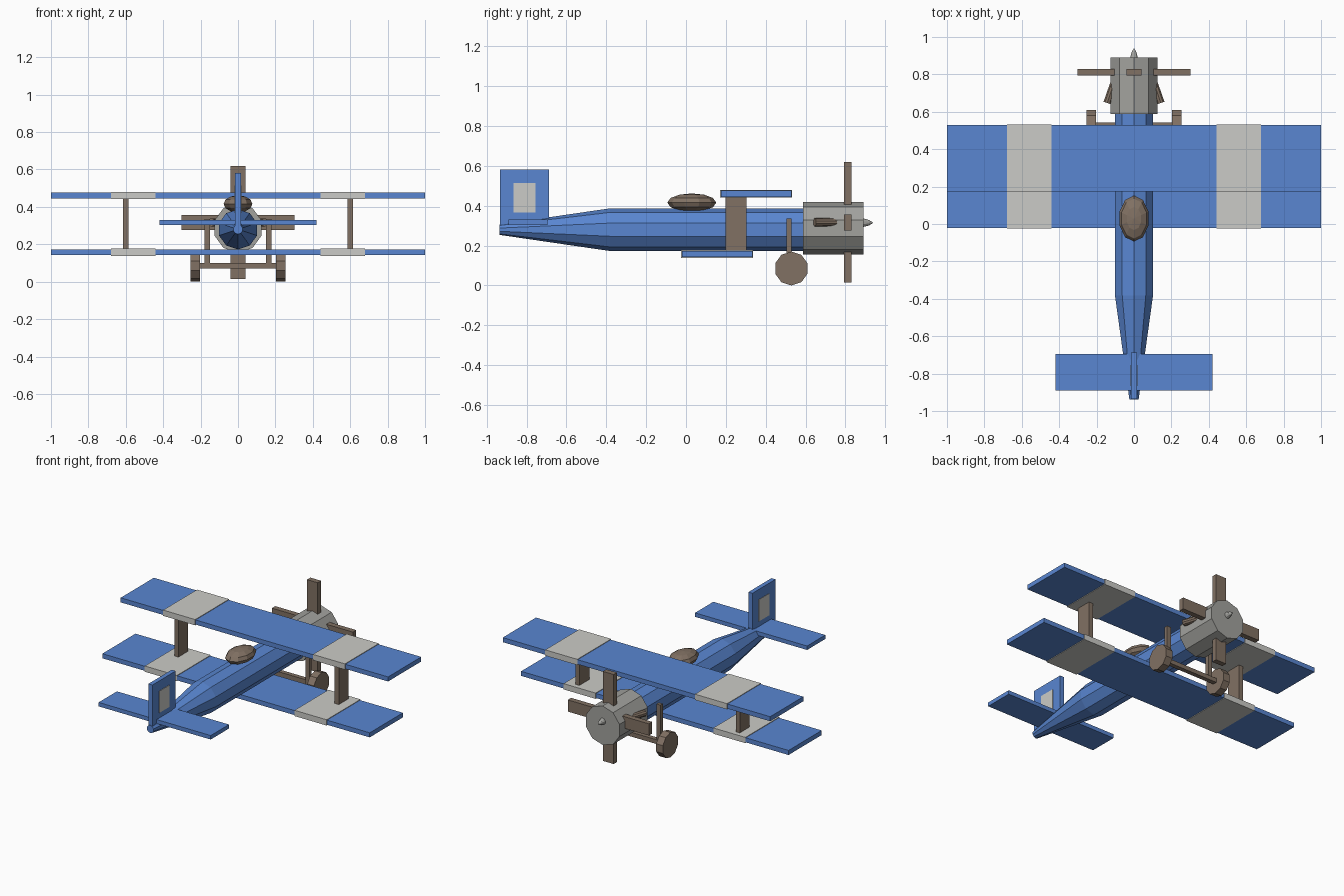
import bpy
import math
from mathutils import Vector

if "Cube" in bpy.data.objects:
    bpy.data.objects.remove(bpy.data.objects["Cube"], do_unlink=True)


def material(name, r, g, b):
    m = bpy.data.materials.new(name)
    m.use_nodes = True
    m.diffuse_color = (r, g, b, 1)
    m.node_tree.nodes["Principled BSDF"].inputs["Base Color"].default_value = (r, g, b, 1)
    return m


blue = material("blue paint", 0.10, 0.24, 0.64)
white = material("off white", 0.60, 0.60, 0.57)
grey = material("cowl grey", 0.36, 0.36, 0.34)
brown = material("brown wood", 0.22, 0.165, 0.125)


def add_mesh(name, verts, faces, mat):
    mesh = bpy.data.meshes.new(name)
    mesh.from_pydata(verts, [], faces)
    mesh.materials.append(mat)
    obj = bpy.data.objects.new(name, mesh)
    bpy.context.collection.objects.link(obj)
    return obj


def box(name, x, y, z, mat):
    """Box from (min, max) ranges on each axis."""
    verts = [(a, b, c) for a in x for b in y for c in z]
    faces = [(0, 1, 3, 2), (4, 6, 7, 5), (0, 4, 5, 1),
             (2, 3, 7, 6), (0, 2, 6, 4), (1, 5, 7, 3)]
    return add_mesh(name, verts, faces, mat)


def loft(name, start, end_dir, profile, mat, sides=10):
    """Round body along end_dir, with profile points (distance, radius)."""
    axis = Vector(end_dir).normalized()
    side = axis.cross(Vector((0, 0, 1))).normalized()
    up = side.cross(axis)
    verts, faces = [], []
    for d, r in profile:
        for i in range(sides):
            a = 2 * math.pi * i / sides
            verts.append(Vector(start) + axis * d + r * (up * math.cos(a) + side * math.sin(a)))
    for k in range(len(profile) - 1):
        for i in range(sides):
            j = (i + 1) % sides
            a, b = k * sides, (k + 1) * sides
            faces.append((a + i, b + i, b + j, a + j))
    faces.append(tuple(range(sides)))
    faces.append(tuple(reversed(range(len(verts) - sides, len(verts)))))
    return add_mesh(name, verts, faces, mat)


FORWARD = (0, 1, 0)

# Fuselage, engine cowling and spinner
loft("fuselage", (0, -0.937, 0.28), FORWARD,
     [(0, 0.026), (0.555, 0.107), (1.55, 0.107)], blue)
loft("engine_cowling", (0, 0.588, 0.287), FORWARD, [(0, 0.132), (0.302, 0.132)], grey)
loft("spinner", (0, 0.888, 0.315), FORWARD, [(0, 0.022), (0.03, 0.014), (0.05, 0.002)], grey)

# Propeller blades
PROP_Y = (0.794, 0.83)
box("propeller_vertical", (-0.04, 0.04), PROP_Y, (0.014, 0.619), brown)
box("propeller_horizontal", (-0.303, 0.303), PROP_Y, (0.277, 0.356), brown)

# Rounded cockpit
bpy.ops.mesh.primitive_uv_sphere_add(segments=10, ring_count=6, radius=1, location=(0, 0.029, 0.416))
cockpit = bpy.context.object
cockpit.name = "cockpit"
cockpit.scale = (0.081, 0.123, 0.046)
cockpit.rotation_euler.z = 0
cockpit.data.materials.append(brown)

# Wings with painted bands wrapped around them
for label, y0, z0 in (("upper", 0.175, 0.445), ("lower", -0.021, 0.142)):
    y1, z1 = y0 + 0.354, z0 + 0.031
    box(label + "_wing", (-1, 1), (y0, y1), (z0, z1), blue)
    for side, x in (("left", (0.44, 0.68)), ("right", (-0.68, -0.44))):
        box(f"{side}_{label}_wing_band", x, (y0 - 0.004, y1 + 0.004),
            (z0 - 0.004, z1 + 0.004), white)

# Tail
box("tailplane", (-0.419, 0.419), (-0.89, -0.695), (0.304, 0.331), blue)
box("tail_fin", (-0.015, 0.015), (-0.935, -0.687), (0.29, 0.582), blue)
box("fin_panel", (-0.018, 0.018), (-0.866, -0.755), (0.367, 0.514), white)

# Paired struts, landing gear and exhausts
for side, s in (("left", 1), ("right", -1)):
    def span(a, b):
        return tuple(sorted((s * a, s * b)))
    box(side + "_wing_strut", span(0.585, 0.615), (0.198, 0.304), (0.16, 0.455), brown)
    box(side + "_gear_strut", span(0.15, 0.18), (0.505, 0.53), (0.075, 0.335), brown)
    loft(side + "_wheel", (s * 0.204, 0.529, 0.085), (s, 0, 0), [(0, 0.085), (0.05, 0.085)], brown)
    loft(side + "_exhaust", (s * 0.108, 0.753, 0.317), (s * 0.33, -1, 0),
         [(0, 0.02), (0.112, 0.022)], brown)
box("axle", (-0.21, 0.21), (0.512, 0.542), (0.071, 0.1), brown)
